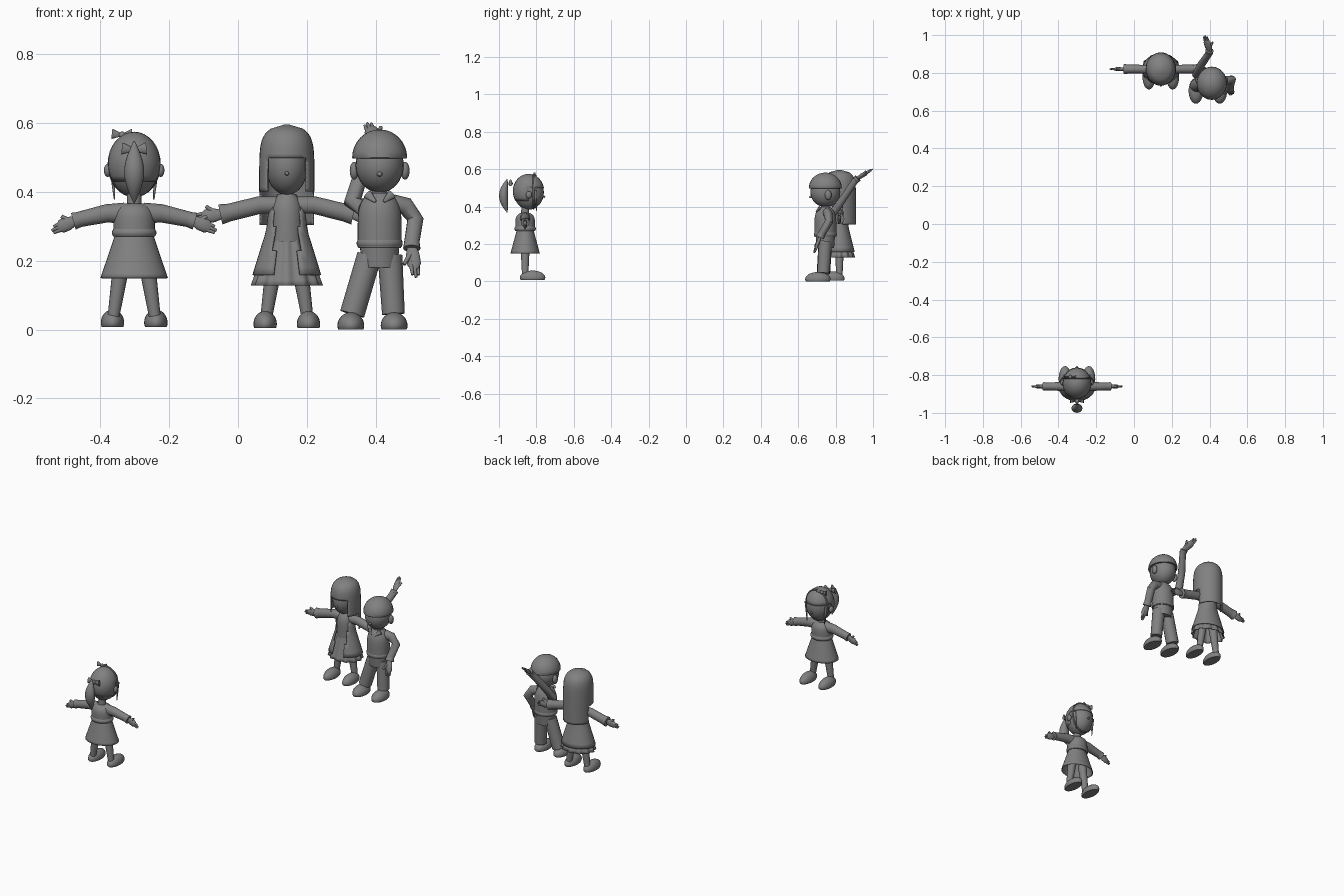
import bpy
import bmesh
import math
from mathutils import Matrix, Vector

if "Cube" in bpy.data.objects:
    bpy.data.objects.remove(bpy.data.objects["Cube"], do_unlink=True)

grey = bpy.data.materials.new("plain grey")
grey.use_nodes = True
grey.diffuse_color = (.22, .22, .22, 1)
grey.node_tree.nodes["Principled BSDF"].inputs["Base Color"].default_value = grey.diffuse_color

SIDES = (("left_", 1), ("right_", -1))
UP = Vector((0, 0, 1))
DEPTH = Vector((0, 1, 0))


def start_figure(name, location, turn=0):
    """Set the name prefix and the transform of the parts that follow."""
    global prefix, place
    prefix = name + "_"
    place = Matrix.Translation(location) @ Matrix.Rotation(turn, 4, "Z")


def finish(name, bm, drop=None):
    """Turn a bmesh into a smooth part; drop is a rule for faces to cut away."""
    if drop:
        unwanted = [face for face in bm.faces if drop(face.calc_center_median())]
        bmesh.ops.delete(bm, geom=unwanted, context="FACES")
    bmesh.ops.recalc_face_normals(bm, faces=bm.faces)
    bm.transform(place)
    mesh = bpy.data.meshes.new(prefix + name)
    bm.to_mesh(mesh)
    bm.free()
    mesh.materials.append(grey)
    part = bpy.data.objects.new(prefix + name, mesh)
    bpy.context.collection.objects.link(part)
    bpy.ops.object.select_all(action="DESELECT")
    part.select_set(True)
    bpy.context.view_layer.objects.active = part
    bpy.ops.object.shade_smooth_by_angle(angle=math.radians(45))
    if drop:
        shell = part.modifiers.new("shell", "SOLIDIFY")
        shell.thickness = .004


def tube(name, path, radii, flat=1, sides=16, pleats=0, drop=None):
    """Loft ellipses along a path; flat scales each radius along the depth."""
    bm = bmesh.new()
    path = [Vector(point) for point in path]
    rings = []
    for i, (centre, radius) in enumerate(zip(path, radii)):
        along = (path[min(i + 1, len(path) - 1)] - path[max(i - 1, 0)]).normalized()
        depth = (DEPTH - along * along.y).normalized()
        across = along.cross(depth)
        ring = []
        for k in range(sides):
            angle = math.tau * k / sides
            ripple = radius * (1 + math.cos(pleats * angle) / 20) if pleats else radius
            offset = across * math.cos(angle) + depth * math.sin(angle) * flat
            ring.append(bm.verts.new(centre + offset * ripple))
        rings.append(ring)
    for low, high in zip(rings, rings[1:]):
        for k in range(sides):
            bm.faces.new((low[k - 1], low[k], high[k], high[k - 1]))
    bm.faces.new(rings[0])
    bm.faces.new(rings[-1])
    finish(name, bm, drop)


def limb(name, joints, start, end, **options):
    """Tube whose radius changes evenly from joint to joint."""
    last = len(joints) - 1
    tube(name, joints, [start + (end - start) * i / last for i in range(last + 1)], **options)


def upright(name, bottom, top, width, steps=10, sides=32, **options):
    """Standing loft whose half width is a rule of the height fraction."""
    fractions = [i / steps for i in range(steps + 1)]
    path = [UP * (bottom + (top - bottom) * t) for t in fractions]
    tube(name, path, [width(t) for t in fractions], sides=sides, **options)


def ball(name, centre, radii, drop=None, floor=0):
    """Ellipsoid flattened below the floor height."""
    bm = bmesh.new()
    bmesh.ops.create_uvsphere(bm, u_segments=24, v_segments=16, radius=1)
    bm.transform(Matrix.Translation(centre) @ Matrix.Diagonal((*radii, 1)))
    for vert in bm.verts:
        vert.co.z = max(vert.co.z, floor)
    finish(name, bm, drop)


def flare(hem, waist):
    return lambda t: hem + (waist - hem) * t


def shoulders(width):
    """Straight trunk that rounds in towards the neck."""
    return lambda t: width * (1 - t ** 6 / 2)


def underside(centre):
    return centre.xy.length < .01


def hand(name, wrist, tip, lift):
    """Flat palm, three fingers and a thumb raised along lift."""
    fractions = (0, .3, .6, .75)
    tube(name + "palm", [wrist.lerp(tip, t) for t in fractions], (.012, .02, .02, .01), flat=.5)
    for finger, shift in (("upper", .3), ("middle", 0), ("lower", -.3)):
        spread = lift * shift
        end = wrist.lerp(tip, 1 - abs(shift) / 4) + spread
        limb(f"{name}{finger}_finger", [wrist.lerp(tip, .5) + spread, end], .008, .004, sides=8)
    limb(name + "thumb", [wrist.lerp(tip, .2), wrist.lerp(tip, .6) + lift], .01, .005, sides=8)


def arm(side, joints, tip, lift, start, end):
    """Sleeve with a wider cuff, and the hand reaching to the tip."""
    joints = [Vector(joint) for joint in joints]
    tip = Vector(tip)
    wrist = joints[-1]
    limb(side + "sleeve", joints, start, end, flat=.9)
    limb(side + "cuff", [joints[-2].lerp(wrist, .85), wrist.lerp(tip, .1)], end, end * 1.15, flat=.9)
    hand(side + "hand_", wrist, tip, Vector(lift))


def leg(side, hip, ankle, thigh, shin, shoe):
    """Straight leg standing in a rounded, flat-soled shoe."""
    limb(side + "leg", [hip, Vector(hip).lerp(Vector(ankle), .5), ankle], thigh, shin)
    ball(side + "shoe", (ankle[0] * 1.05, -.04, .012), (shoe, .068, .038))


def girl_limbs(shoulder, wrist, tip, sleeve, cuff):
    """Mirrored arms, given as x and z pairs, and bare legs."""
    for side, s in SIDES:
        joints = [(s * x, 0, z) for x, z in ((.03, shoulder), (.08, shoulder), wrist)]
        arm(side, joints, (s * tip[0], 0, tip[1]), UP * .03, sleeve, cuff)
        leg(side, (s * .036, 0, .19), (s * .06, 0, .03), .025, .017, .034)


def bow(name, centre, size):
    """Round knot with two flared loops."""
    centre = Vector(centre)
    ball(name + "_knot", centre, [size / 3] * 3)
    for side, s in SIDES:
        end = centre + Vector((s, 0, .1)) * size
        limb(f"{name}_{side}loop", [centre, end], size / 8, size / 2, flat=.5)


# Girl with a ponytail, turned to face the others
start_figure("ponytail_girl", (-.302, -.86, .008), math.pi)
upright("skirt", .142, .27, flare(.098, .055), flat=.8, drop=underside)
upright("sweater", .27, .358, shoulders(.06), flat=.88)
upright("sweater_hem", .262, .285, lambda t: .06 + .005 * math.sin(math.pi * t), flat=.88)
upright("neck", .34, .4, flare(.022, .02))
ball("head", (0, -.02, .468), (.072, .08, .092))
ball("hair", (0, -.018, .474), (.077, .084, .093),
     drop=lambda c: c.z < .42 or c.z < .5 and c.y < -.01)
ball("nose", (0, -.1, .445), (.007, .008, .006))
turns = [math.pi * i / 12 for i in range(13)]
tube("ponytail", [(0, .095 + math.sin(a) / 50, .54 - .18 * a / math.pi) for a in turns],
     [.002 + .027 * abs(math.sin(a)) for a in turns], flat=.85)
bow("ponytail_bow", (0, .078, .515), .036)
bow("headband_bow", (.035, -.05, .558), .03)
girl_limbs(.33, (.17, .31), (.24, .28), .031, .022)
for side, s in SIDES:
    ball(side + "ear", (s * .077, -.02, .455), (.011, .016, .019))
    limb(side + "hair_strand", [(s * .066, -.055, .48), (s * .057, -.06, .37)], .009, .002)

# Headband over the crown
bpy.ops.mesh.primitive_torus_add(major_radius=1, minor_radius=.06, major_segments=32, minor_segments=8)
band = bpy.context.object
band.name = prefix + "headband"
band.data.materials.append(grey)
band.data.transform(place @ Matrix.Translation((0, -.045, .472)) @ Matrix.Rotation(math.pi / 2, 4, "X")
                    @ Matrix.Diagonal((.073, .09, .1, 1)))
bpy.ops.object.shade_smooth_by_angle()

# Long-haired woman in an open coat
start_figure("long_haired_woman", (.142, .82, .004))
upright("pleated_skirt", .125, .28, flare(.1, .045), flat=.8, sides=96, pleats=12, drop=underside)
upright("dress", .25, .39, shoulders(.048), flat=1)
upright("coat", .155, .39, lambda t: shoulders(.06)(t) + .04 * max(0, 1 - 1.8 * t), flat=.82,
        drop=lambda c: c.y < .01 and abs(c.x) < .038)
upright("neck", .37, .42, flare(.02, .02))
ball("head", (0, -.008, .475), (.062, .077, .088))
upright("hair", .3, .592, lambda t: .08 * (1.01 - t ** 10) ** .5, flat=1.1, steps=24,
        drop=lambda c: c.z < .4 and c.y < .015 or c.z < .5 and c.y < 0 and abs(c.x) < .052)
ball("nose", (0, -.085, .45), (.006, .007, .006))
girl_limbs(.358, (.185, .332), (.27, .32), .025, .026)

# Boy in a cap
start_figure("capped_boy", (.412, .745, 0))
upright("hips", .18, .25, flare(.052, .058), flat=.9)
upright("jacket", .24, .397, shoulders(.064), flat=.92)
upright("jacket_hem", .237, .265, lambda t: .061 + .006 * math.sin(math.pi * t), flat=.92)
upright("neck", .38, .43, flare(.024, .022))
ball("head", (0, 0, .478), (.07, .08, .08))
ball("cap", (0, 0, .5), (.08, .088, .082), floor=.498)
ball("nose", (0, -.078, .452), (.008, .009, .007))
for side, s in SIDES:
    ball(side + "ear", (s * .074, .015, .462), (.013, .018, .026))
    limb(side + "collar", [(s * .012, -.05, .372), (s * .036, -.03, .394)], .004, .014, flat=.5)
leg("left_", (.03, 0, .215), (.04, -.01, .045), .036, .033, .039)
leg("right_", (-.03, 0, .215), (-.08, -.01, .045), .036, .036, .039)

# Lowered left arm and right arm raised behind
arm("left_", [(.04, .01, .365), (.075, .015, .36), (.104, .02, .32), (.092, -.025, .245)],
    (.106, -.06, .152), (-.03, -.01, 0), .028, .022)
arm("right_", [(-.045, .015, .355), (-.08, .045, .37), (-.055, .1, .45), (-.01, .165, .547)],
    (-.036, .252, .6), (.03, 0, .01), .027, .019)
